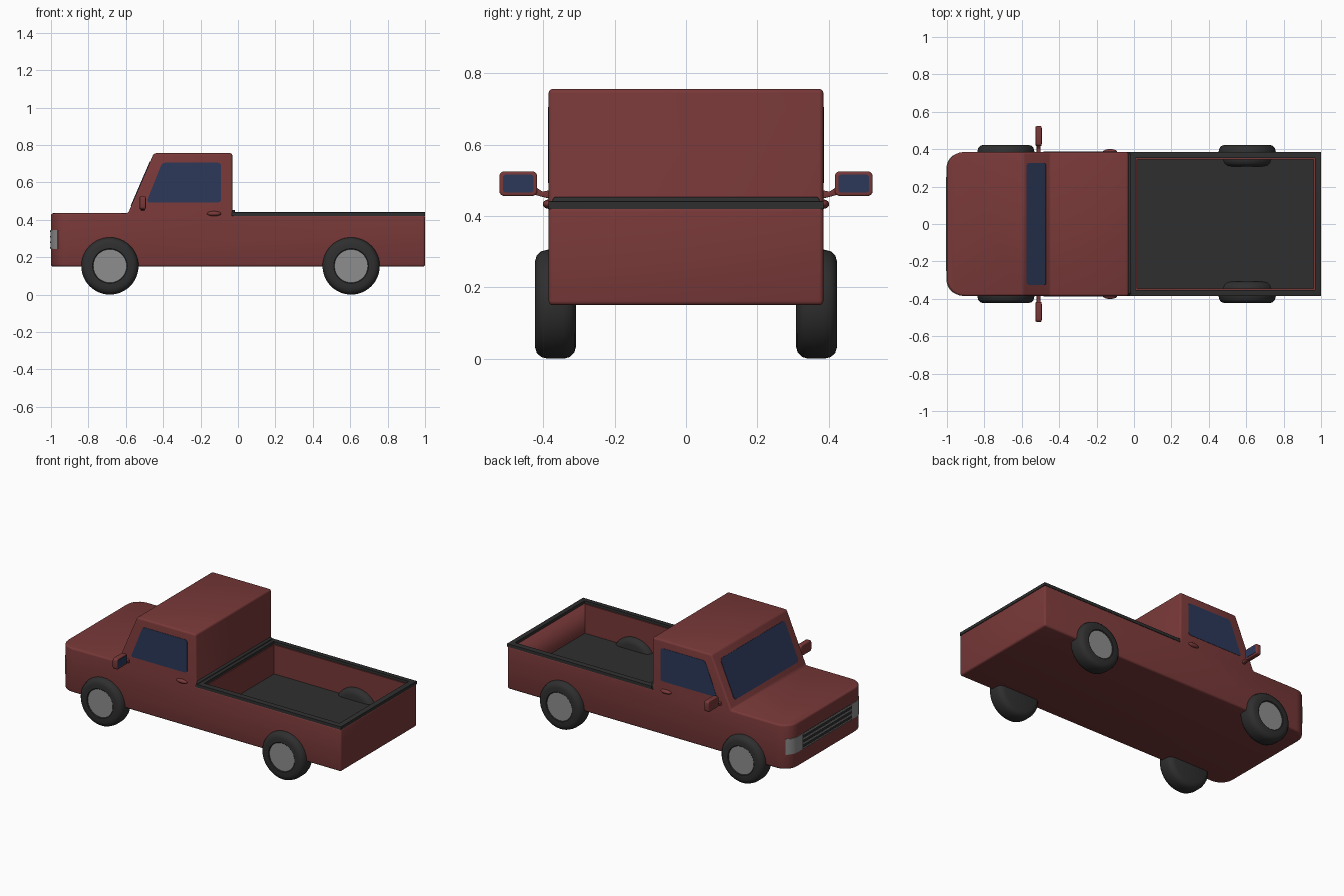
import bpy, bmesh, math
from mathutils import Vector, Matrix

if "Cube" in bpy.data.objects:
    bpy.data.objects.remove(bpy.data.objects["Cube"])


def material(name, rgb):
    m = bpy.data.materials.new(name)
    m.diffuse_color = (*rgb, 1)
    m.use_nodes = True
    m.node_tree.nodes["Principled BSDF"].inputs["Base Color"].default_value = m.diffuse_color
    return m


RED = material("red_paint", (0.19, 0.04, 0.04))
BLACK = material("black_rubber", (0.028, 0.028, 0.028))
GLASS = material("blue_glass", (0.025, 0.04, 0.1))
GREY = material("grey_metal", (0.27, 0.27, 0.27))


def finish(name, bm, mat, mirror=False, smooth=True):
    bmesh.ops.recalc_face_normals(bm, faces=bm.faces)
    me = bpy.data.meshes.new(name)
    bm.to_mesh(me)
    bm.free()
    ob = bpy.data.objects.new(name, me)
    bpy.context.collection.objects.link(ob)
    me.materials.append(mat)
    if smooth:
        bpy.ops.object.select_all(action='DESELECT')
        bpy.context.view_layer.objects.active = ob
        ob.select_set(True)
        bpy.ops.object.shade_smooth_by_angle(angle=math.radians(35))
    if mirror:
        mod = ob.modifiers.new("mirror", 'MIRROR')
        mod.use_axis = (False, True, False)
    return ob


def bevel(bm, edges, width, segments):
    bmesh.ops.bevel(bm, geom=edges, offset=width, segments=segments,
                    profile=0.5, affect='EDGES', clamp_overlap=True)


def prism_mesh(points, vec, corner=0, edge=0):
    """Polygon extruded along vec, with rounded corners and softened edges."""
    bm = bmesh.new()
    face = bm.faces.new([bm.verts.new(p) for p in points])
    vec = Vector(vec)
    out = bmesh.ops.extrude_face_region(bm, geom=[face], use_keep_orig=True)
    bmesh.ops.translate(bm, vec=vec, verts=[v for v in out['geom'] if isinstance(v, bmesh.types.BMVert)])
    bmesh.ops.recalc_face_normals(bm, faces=bm.faces)
    if corner:
        side = [e for e in bm.edges
                if (e.verts[0].co - e.verts[1].co).cross(vec).length < 1e-6]
        bevel(bm, side, corner, 4)
    if edge:
        soften(bm, edge)
    return bm


def soften(bm, width):
    bm.normal_update()
    sharp = [e for e in bm.edges if e.calc_face_angle(0) > math.radians(30)]
    bevel(bm, sharp, width, 3)


def prism(name, points, vec, mat, corner=0, edge=0, mirror=False):
    return finish(name, prism_mesh(points, vec, corner, edge), mat, mirror)


def rect_yz(x, y0, y1, z0, z1):
    return [(x, y0, z0), (x, y1, z0), (x, y1, z1), (x, y0, z1)]


def box(name, x0, x1, y0, y1, z0, z1, mat, edge=0, mirror=False):
    return prism(name, rect_yz(x0, y0, y1, z0, z1), (x1 - x0, 0, 0), mat, 0, edge, mirror)


# Body: side profile with rounded nose corners
W = 0.385
profile = [(-1, .15), (1, .15), (1, .425), (-.03, .425), (-.03, .756),
           (-.45, .756), (-.588, .435), (-1, .435)]
bm = prism_mesh([(x, -W, z) for x, z in profile], (0, 2 * W, 0))
nose = [e for e in bm.edges if all(v.co.x < -.99 for v in e.verts)
        and abs(e.verts[0].co.z - e.verts[1].co.z) > .1]
bevel(bm, nose, .09, 6)
soften(bm, .012)
body = finish("body", bm, RED)

# Cargo bed opening
cutter = box("bed_cutter", .015, .96, -.345, .345, .23, .6, BLACK)
cutter.hide_render = True
cutter.hide_set(True)
cut = body.modifiers.new("bed_opening", 'BOOLEAN')
cut.operation = 'DIFFERENCE'
cut.solver = 'EXACT'
cut.object = cutter

# Bed liner: rim with a sunken tray
bm = prism_mesh([(-.025, -W, .42), (1, -W, .42), (1, W, .42), (-.025, W, .42)], (0, 0, .02))
top = max(bm.faces, key=lambda f: f.calc_center_median().z)
bmesh.ops.delete(bm, geom=[min(bm.faces, key=lambda f: f.calc_center_median().z)], context='FACES_ONLY')
bmesh.ops.inset_region(bm, faces=[top], thickness=.006, depth=0)
for v in top.verts:
    v.co.z += .002
bmesh.ops.inset_region(bm, faces=[top], thickness=.041)
down = bmesh.ops.extrude_face_region(bm, geom=[top])
bmesh.ops.translate(bm, vec=(0, 0, -.204), verts=[v for v in down['geom'] if isinstance(v, bmesh.types.BMVert)])
bmesh.ops.delete(bm, geom=[f for f in bm.faces if f == top], context='FACES_ONLY')
finish("bed_liner", bm, BLACK)

# Raised liner strip against the cab
prism("liner_strip", [(-.035, -W, .42), (-.035, W, .42), (-.035, .37, .453), (-.035, -.37, .453)],
      (.02, 0, 0), BLACK, edge=.004)

# Windows
prism("side_window", [(-.49, W - .01, .493), (-.09, W - .01, .493),
                      (-.09, W - .01, .705), (-.405, W - .01, .705)],
      (0, .012, 0), GLASS, corner=.016, mirror=True)
a, b = Vector((-.588, 0, .435)), Vector((-.45, 0, .756))
n = Vector((-(b - a).z, 0, (b - a).x)).normalized()
low, high = a.lerp(b, .12) - n * .01, a.lerp(b, .86) - n * .01
wy = Vector((0, .325, 0))
prism("windscreen", [low - wy, low + wy, high + wy, high - wy], n * .013, GLASS, corner=.018)

# Headlights wrapping the nose corners
def arc(r):
    return [(-.91 + r * math.cos(t), .295 + r * math.sin(t), .245)
            for t in (math.radians(127 + 53 * i / 6) for i in range(7))]


prism("headlight", arc(.093) + [(-1.003, .25, .245), (-.98, .25, .245)] + arc(.07)[::-1],
      (0, 0, .1), GREY, mirror=True)

# Grille with horizontal bars
box("grille", -1.002, -.98, -.25, .25, .245, .345, BLACK)
for i in range(4):
    z = .25 + i * .03
    box(f"grille_bar_{i + 1}", -1.005, -.98, -.25, .25, z - .004, z + .004, GREY)

# Wing mirrors
prism("mirror_housing", rect_yz(-.526, .417, .523, .456, .525), (.032, 0, 0), RED, .014, .005, True)
prism("mirror_glass", rect_yz(-.5, .427, .513, .466, .516), (.008, 0, 0), GLASS, .008, 0, True)
arm = [(.375, .447), (.4, .453), (.43, .461), (.43, .49), (.417, .478), (.402, .468), (.375, .474)]
prism("mirror_arm", [(-.52, y, z) for y, z in arm], (.02, 0, 0), RED, 0, .003, True)

# Door handles
bm = bmesh.new()
bmesh.ops.create_uvsphere(bm, u_segments=20, v_segments=12, radius=1,
                          matrix=Matrix.Translation((-.128, W, .433)) @ Matrix.Diagonal((.038, .016, .013, 1)))
finish("door_handle", bm, RED, True)


# Wheels: turned tyre and hub
def lathe(name, pts, x, mat):
    bm = bmesh.new()
    vs = [bm.verts.new((x, y, .153 + r)) for r, y in pts]
    es = [bm.edges.new(p) for p in zip(vs, vs[1:])]
    bmesh.ops.spin(bm, geom=vs + es, cent=(x, 0, .153), axis=(0, 1, 0),
                   angle=math.tau, steps=48, use_duplicate=False)
    bmesh.ops.remove_doubles(bm, verts=bm.verts, dist=1e-5)
    finish(name, bm, mat, True)


tyre = [(0, .308), (.118, .308), (.136, .313), (.148, .325), (.153, .343), (.153, .386),
        (.148, .406), (.137, .418), (.12, .423), (.093, .423), (.089, .419), (.089, .4)]
hub = [(.09, .4), (.09, .417), (0, .417)]
for label, x in (("front", -.685), ("rear", .605)):
    lathe(f"{label}_tyre", tyre, x, BLACK)
    lathe(f"{label}_hub", hub, x, GREY)
